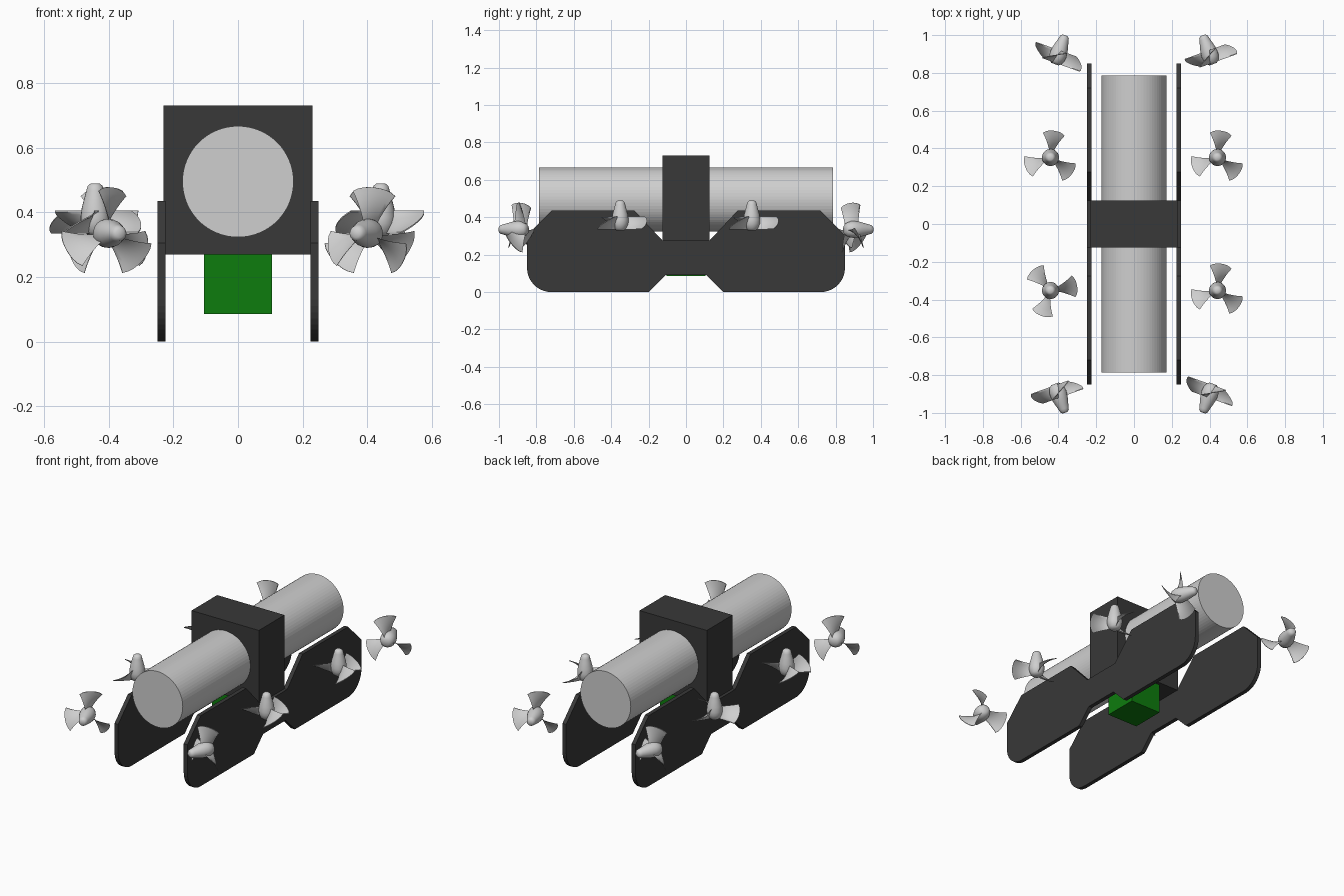
import bpy, bmesh
from math import sin, cos, pi, radians
from mathutils import Vector, Matrix

cube = bpy.data.objects.get("Cube")
if cube:
    bpy.data.objects.remove(cube, do_unlink=True)


def material(name, rgb):
    m = bpy.data.materials.new(name)
    m.use_nodes = True
    m.diffuse_color = (*rgb, 1)
    m.node_tree.nodes["Principled BSDF"].inputs["Base Color"].default_value = (*rgb, 1)
    return m


GREY = material("light_grey", (0.62, 0.62, 0.62))
DARK = material("charcoal", (0.04, 0.04, 0.04))
GREEN = material("green", (0.004, 0.2, 0.004))


def finish(bm, name, mat, smooth=False):
    bmesh.ops.recalc_face_normals(bm, faces=bm.faces)
    mesh = bpy.data.meshes.new(name)
    bm.to_mesh(mesh)
    bm.free()
    mesh.materials.append(mat)
    for p in mesh.polygons:
        p.use_smooth = smooth
    obj = bpy.data.objects.new(name, mesh)
    bpy.context.collection.objects.link(obj)
    return obj


def box(name, size, z, mat):
    bm = bmesh.new()
    bmesh.ops.create_cube(bm, size=1, matrix=Matrix.Translation((0, 0, z)) @ Matrix.Diagonal((*size, 1)))
    return finish(bm, name, mat)


# Central clamp and the payload box below it
box("center_block", (0.46, 0.25, 0.46), 0.5, DARK)
box("payload_box", (0.21, 0.21, 0.2), 0.185, GREEN)

# Main pressure tube along y
bm = bmesh.new()
bmesh.ops.create_cone(bm, cap_ends=True, segments=64, radius1=0.172, radius2=0.172, depth=1.57,
                      matrix=Matrix.Translation((0, 0, 0.495)) @ Matrix.Rotation(pi / 2, 4, 'X'))
finish(bm, "main_tube", GREY)

# Side plates: half outline with a rounded lower corner, mirrored front to back
R = 0.13
half = [(0.125, 0.275), (0.275, 0.435), (0.72, 0.435), (0.85, 0.305)]
half += [(0.85 - R + R * cos(a), R - R * sin(a)) for a in [i * pi / 20 for i in range(11)]]
half += [(0.2, 0), (0.11, 0.09)]
outline = half + [(-y, z) for y, z in reversed(half)]
for side, sx in (("left", 1), ("right", -1)):
    bm = bmesh.new()
    face = bm.faces.new([bm.verts.new((sx * 0.224, y, z)) for y, z in outline])
    ext = bmesh.ops.extrude_face_region(bm, geom=[face])
    bmesh.ops.translate(bm, vec=(sx * 0.025, 0, 0),
                        verts=[v for v in ext["geom"] if isinstance(v, bmesh.types.BMVert)])
    finish(bm, side + "_side_plate", DARK)


def hub_mesh(bm):
    # Teardrop hub turned around local z, nose upwards
    profile = [(0.02, -0.042), (0.035, -0.03), (0.044, -0.005), (0.045, 0.015), (0.041, 0.045),
               (0.033, 0.075), (0.027, 0.098), (0.023, 0.112), (0.013, 0.12)]
    n = 24
    rings = [[bm.verts.new((r * cos(2 * pi * i / n), r * sin(2 * pi * i / n), z)) for i in range(n)]
             for r, z in profile]
    for a, b in zip(rings, rings[1:]):
        for i in range(n):
            j = (i + 1) % n
            bm.faces.new((a[i], a[j], b[j], b[i]))
    bm.faces.new(rings[0])
    bm.faces.new(rings[-1])


def blade_mesh(bm, center):
    # Helical fan blade, widening outwards, with a thin closed section
    rows, cols, t = 6, 8, 0.002
    layers = []
    for off in (-t, t):
        grid = []
        for i in range(rows + 1):
            f = i / rows
            width = radians(17 + 8 * f)
            row = []
            for j in range(cols + 1):
                s = 2 * j / cols - 1
                ang = center + width * s
                r = 0.03 + (0.113 - 0.006 * s ** 4) * f
                row.append(bm.verts.new((r * cos(ang), r * sin(ang), 0.033 * s + off)))
            grid.append(row)
        for i in range(rows):
            for j in range(cols):
                bm.faces.new((grid[i][j], grid[i + 1][j], grid[i + 1][j + 1], grid[i][j + 1]))
        rim = grid[0] + [r[-1] for r in grid[1:]] + grid[-1][-2::-1] + [r[0] for r in grid[-2:0:-1]]
        layers.append(rim)
    low, high = layers
    for k in range(len(low)):
        m = (k + 1) % len(low)
        bm.faces.new((low[k], low[m], high[m], high[k]))


def propeller(name, location, axis, start):
    bm = bmesh.new()
    hub_mesh(bm)
    for k in range(3):
        blade_mesh(bm, radians(start + 120 * k))
    obj = finish(bm, name, GREY, True)
    rot = Vector(axis).to_track_quat('Z', 'Y').to_matrix() if axis else Matrix.Identity(3)
    obj.matrix_world = Matrix.Translation(location) @ rot.to_4x4()
    bpy.ops.object.select_all(action='DESELECT')
    obj.select_set(True)
    bpy.context.view_layer.objects.active = obj
    bpy.ops.object.shade_smooth_by_angle(angle=radians(40))


# Four lifting propellers and four angled corner propellers
for side, sx in (("left", 1), ("right", -1)):
    for end, sy in (("front", -1), ("back", 1)):
        start = 10 if (sx, sy) == (-1, -1) else 82
        propeller(f"{end}_{side}_lift_propeller", (sx * 0.442, sy * 0.352, 0.37), None, start)
        propeller(f"{end}_{side}_corner_propeller", (sx * 0.405, sy * 0.886, 0.335),
                  (-sx * 0.34, sy * 0.94, 0), 82)
